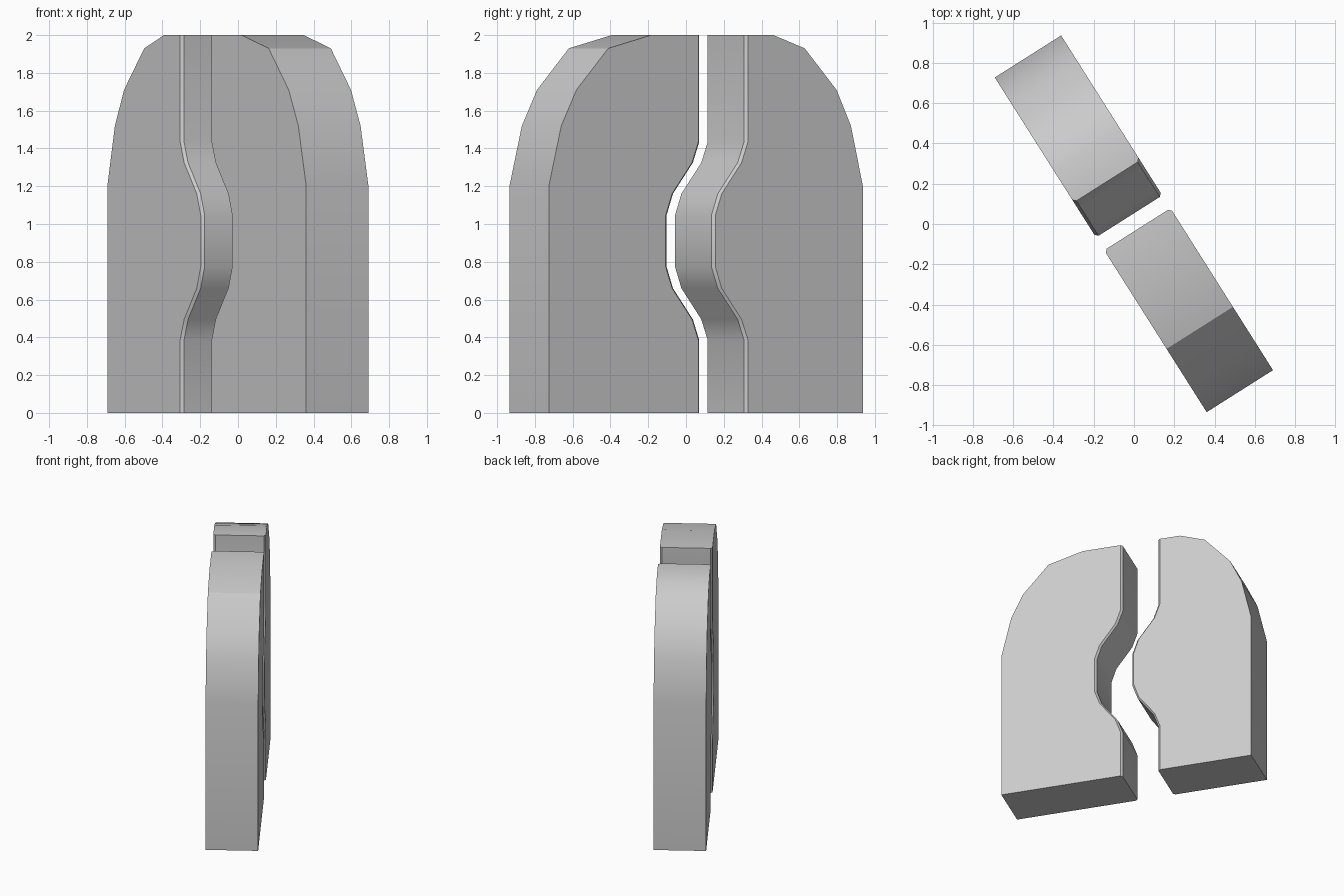
import bpy, bmesh, math
from mathutils import Vector

if "Cube" in bpy.data.objects:
    bpy.data.objects.remove(bpy.data.objects["Cube"])

HALF_T = 0.195     # half slab thickness
CHAMFER = 0.015    # softened edge along the wavy joint
ANGLE = math.atan2(-0.845, 0.535)
U = Vector((math.cos(ANGLE), math.sin(ANGLE), 0))     # along the slabs
T = Vector((-math.sin(ANGLE), math.cos(ANGLE), 0))    # through the slabs

# wavy joint: (sideways shift, height), shared by both slabs
half_wave = [(0, 0), (0, 0.385), (0.04, 0.495), (0.165, 0.66), (0.205, 0.775)]
WAVE = half_wave + [(0.205, 1.045), (0.165, 1.16), (0.04, 1.325), (0, 1.435), (0, 2.0)]


def slab(name, joint_u, outer, side):
    """Extrude a rounded outline; side is the direction the slab lies from the joint."""
    bm = bmesh.new()
    rings = []
    for t, inset in ((-HALF_T, CHAMFER), (-HALF_T + CHAMFER, 0),
                     (HALF_T - CHAMFER, 0), (HALF_T, CHAMFER)):
        profile = [(joint_u + s + side * inset, z) for s, z in WAVE] + outer
        rings.append([bm.verts.new(U * u + T * t + Vector((0, 0, z))) for u, z in profile])
    n = len(rings[0])
    for a, b in zip(rings, rings[1:]):
        for i in range(n):
            j = (i + 1) % n
            bm.faces.new((a[i], a[j], b[j], b[i]))
    bm.faces.new(rings[0])
    bm.faces.new(rings[-1])
    bmesh.ops.recalc_face_normals(bm, faces=bm.faces[:])
    mesh = bpy.data.meshes.new(name)
    bm.to_mesh(mesh)
    bm.free()
    obj = bpy.data.objects.new(name, mesh)
    bpy.context.collection.objects.link(obj)
    bpy.ops.object.select_all(action='DESELECT')
    obj.select_set(True)
    bpy.context.view_layer.objects.active = obj
    bpy.ops.object.shade_smooth_by_angle(angle=math.radians(30))


# half with the convex bulge
slab("bulged_half", -0.25,
     [(-0.425, 2.0), (-0.62, 1.93), (-0.82, 1.71), (-0.91, 1.52), (-0.985, 1.2), (-0.985, 0)], -1)
# half with the matching hollow
slab("hollow_half", 0.031,
     [(0.342, 2.0), (0.611, 1.93), (0.81, 1.71), (0.905, 1.52), (0.983, 1.2), (0.983, 0)], 1)
